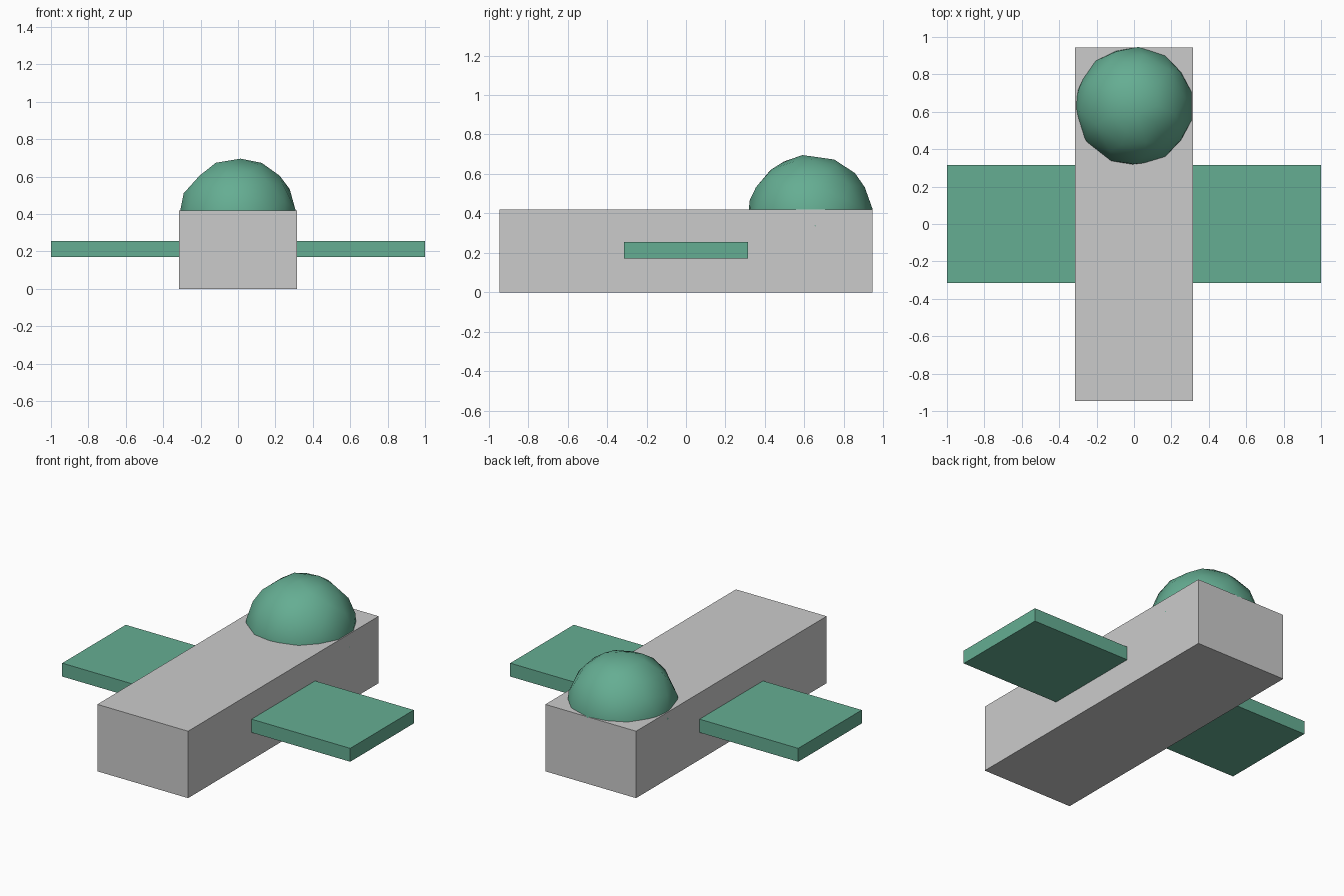
import bpy

if "Cube" in bpy.data.objects:
    bpy.data.objects.remove(bpy.data.objects["Cube"])

green = bpy.data.materials.new("green")
green.diffuse_color = (0.13, 0.42, 0.29, 1)
green.use_nodes = True
green.node_tree.nodes["Principled BSDF"].inputs["Base Color"].default_value = green.diffuse_color


def box(name, size, centre, material=None):
    bpy.ops.mesh.primitive_cube_add(size=1, location=centre)
    ob = bpy.context.object
    ob.name = name
    ob.scale = size
    bpy.ops.object.transform_apply(location=False, rotation=False, scale=True)
    if material:
        ob.data.materials.append(material)
    return ob


# Long grey hull
box("hull", (0.63, 1.89, 0.42), (0, 0, 0.21))

# One slab through the hull forms both wings
box("wings", (2.0, 0.63, 0.084), (0, 0, 0.213), green)

# Faceted dome sunk into the rear of the hull
bpy.ops.mesh.primitive_ico_sphere_add(subdivisions=3, radius=0.316, location=(0, 0.63, 0.38))
dome = bpy.context.object
dome.name = "dome"
dome.data.materials.append(green)
reduce = dome.modifiers.new("reduce", 'DECIMATE')
reduce.ratio = 0.5
bpy.ops.object.modifier_apply(modifier=reduce.name)
bpy.ops.object.shade_smooth_by_angle(angle=0.52)
